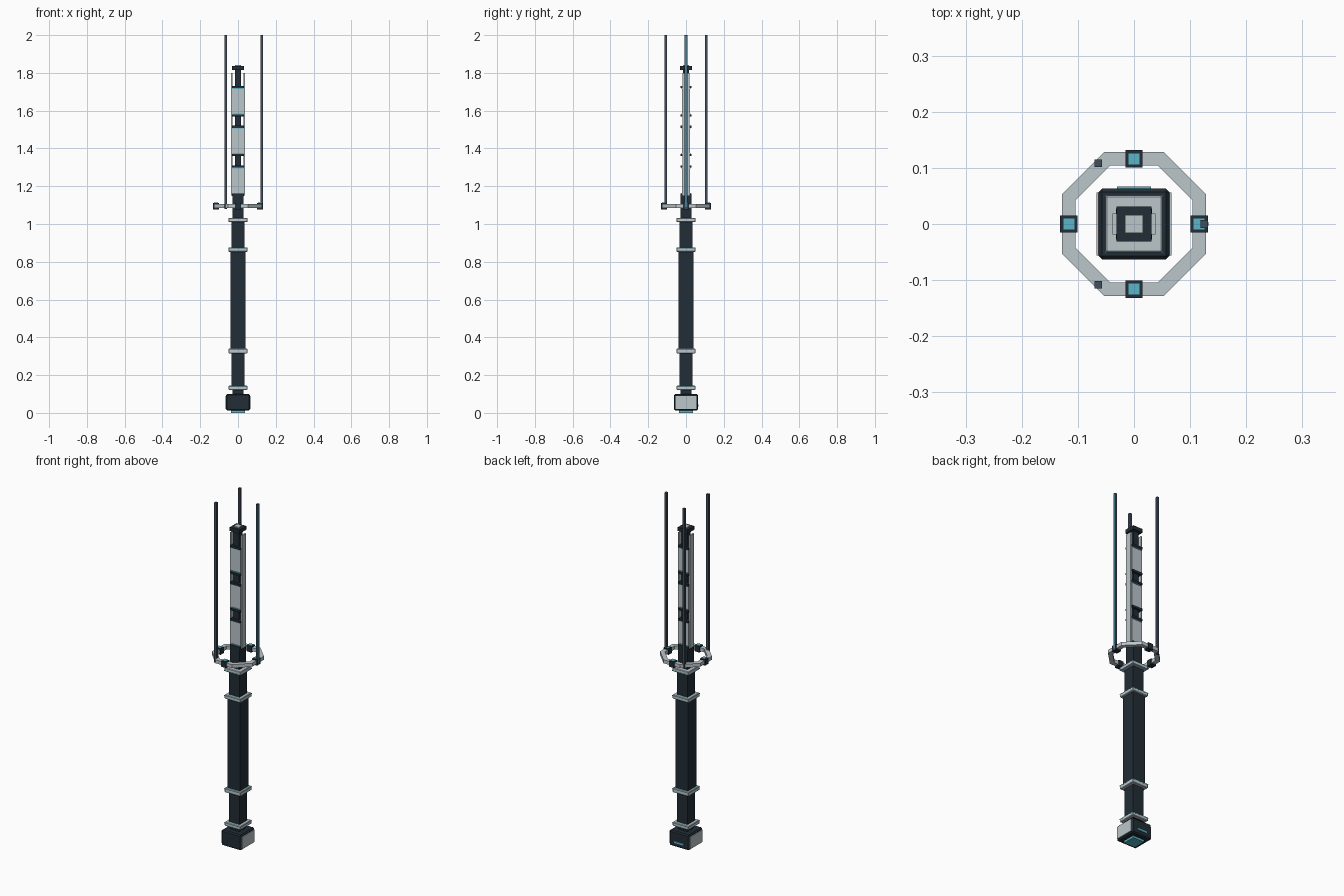
import bpy, bmesh, math

if "Cube" in bpy.data.objects:
    bpy.data.objects.remove(bpy.data.objects["Cube"])


def material(name, rgb):
    m = bpy.data.materials.new(name)
    m.diffuse_color = (*rgb, 1)
    m.use_nodes = True
    m.node_tree.nodes["Principled BSDF"].inputs["Base Color"].default_value = m.diffuse_color
    return m


DARK = material("dark slate", (0.016, 0.026, 0.036))
LIGHT = material("pale grey", (0.50, 0.57, 0.60))
TEAL = material("teal", (0.10, 0.46, 0.58))
STEEL = material("blue steel", (0.055, 0.075, 0.11))


def finish(bm, name, mat):
    bmesh.ops.recalc_face_normals(bm, faces=bm.faces)
    me = bpy.data.meshes.new(name)
    bm.to_mesh(me)
    bm.free()
    me.materials.append(mat)
    ob = bpy.data.objects.new(name, me)
    bpy.context.collection.objects.link(ob)
    return ob


def box(name, mat, x, y, z, bevel=0.0):
    """Box from (min, max) ranges on each axis."""
    bm = bmesh.new()
    bmesh.ops.create_cube(bm, size=1)
    for v in bm.verts:
        for i, r in enumerate((x, y, z)):
            v.co[i] = r[0] if v.co[i] < 0 else r[1]
    ob = finish(bm, name, mat)
    if bevel:
        mod = ob.modifiers.new("bevel", 'BEVEL')
        mod.width = bevel
        mod.segments = 1
    return ob


def square(name, mat, half, z0, z1, bevel=0.0):
    return box(name, mat, (-half, half), (-half, half), (z0, z1), bevel)


# Pommel with side plates, bottom plate and rear light
square("pommel", DARK, 0.063, 0.012, 0.10, 0.006)
square("pommel_bottom_light", TEAL, 0.036, 0.0, 0.013)
for s, side in ((-1, "left"), (1, "right")):
    xs = sorted((s * 0.060, s * 0.067))
    box("pommel_plate_" + side, LIGHT, xs, (-0.056, 0.056), (0.02, 0.09))
box("pommel_rear_light", TEAL, (-0.03, 0.03), (0.06, 0.067), (0.035, 0.045))

# Shaft sections
square("pommel_neck", DARK, 0.028, 0.09, 0.125)
square("lower_grip", DARK, 0.034, 0.12, 0.32)
square("main_grip", DARK, 0.039, 0.335, 0.86)
square("upper_grip", DARK, 0.034, 0.87, 1.012)
square("blade_neck", DARK, 0.029, 1.02, 1.16)

# Collars with thin teal trims
for i, (z0, z1) in enumerate(((0.122, 0.144), (0.315, 0.34), (0.853, 0.876), (1.01, 1.032))):
    square(f"collar_{i}", LIGHT, 0.051, z0, z1, 0.003)
    trim = z1 - 0.007 if i < 3 else z0 + 0.002
    square(f"collar_trim_{i}", TEAL, 0.0515, trim, trim + 0.004)

# Octagonal guard ring
bm = bmesh.new()
loops = []
for apothem, corner, z in ((0.128, 0.053, 1.085), (0.128, 0.053, 1.105),
                           (0.104, 0.043, 1.105), (0.104, 0.043, 1.085)):
    pts = [(apothem, -corner), (apothem, corner), (corner, apothem), (-corner, apothem),
           (-apothem, corner), (-apothem, -corner), (-corner, -apothem), (corner, -apothem)]
    loops.append([bm.verts.new((px, py, z)) for px, py in pts])
for a in range(4):
    for k in range(8):
        p, q, n = loops[a], loops[(a + 1) % 4], (k + 1) % 8
        bm.faces.new((p[k], p[n], q[n], q[k]))
finish(bm, "guard_ring", LIGHT)

# Emitter blocks on the ring
for k in range(4):
    cx, cy = 0.116 * math.cos(k * math.pi / 2), 0.116 * math.sin(k * math.pi / 2)
    for name, mat, h, z in (("emitter_block", DARK, 0.0155, (1.077, 1.111)),
                            ("emitter_light", TEAL, 0.010, (1.108, 1.113))):
        box(f"{name}_{k}", mat, (cx - h, cx + h), (cy - h, cy + h), z)

# Three long rods rising from the ring
for k in range(3):
    a = k * 2 * math.pi / 3
    cx, cy, h = 0.125 * math.cos(a), 0.125 * math.sin(a), 0.0068
    if k:
        cx = -0.064
    box(f"rod_{k}", STEEL, (cx - h, cx + h), (cy - h, cy + h), (1.08, 2.0))
box("rod_light_strip", TEAL, (0.130, 0.1325), (-0.0035, 0.0035), (1.09, 1.995))

# Core with side rails and cap
square("core", DARK, 0.016, 1.15, 1.82)
square("core_cap", DARK, 0.031, 1.815, 1.836)
square("core_cap_top", LIGHT, 0.016, 1.83, 1.842)
for s, side in ((-1, "left"), (1, "right")):
    xs = sorted((s * 0.030, s * 0.038))
    box("core_rail_" + side, LIGHT, xs, (-0.019, 0.019), (1.15, 1.80))

# Core panels, each with dark clamps and a teal line
for i, (z0, z1) in enumerate(((1.155, 1.305), (1.365, 1.515), (1.575, 1.725))):
    box(f"core_panel_{i}", LIGHT, (-0.031, 0.031), (-0.02, 0.02), (z0, z1))
    for j, z in enumerate((z0, z1)):
        box(f"clamp_{i}_{j}", DARK, (-0.032, 0.032), (-0.028, 0.028), (z - 0.006, z + 0.006))
        t = z + (0.006 if j == 0 else -0.010)
        box(f"clamp_light_{i}_{j}", TEAL, (-0.030, 0.030), (-0.024, 0.024), (t, t + 0.004))
